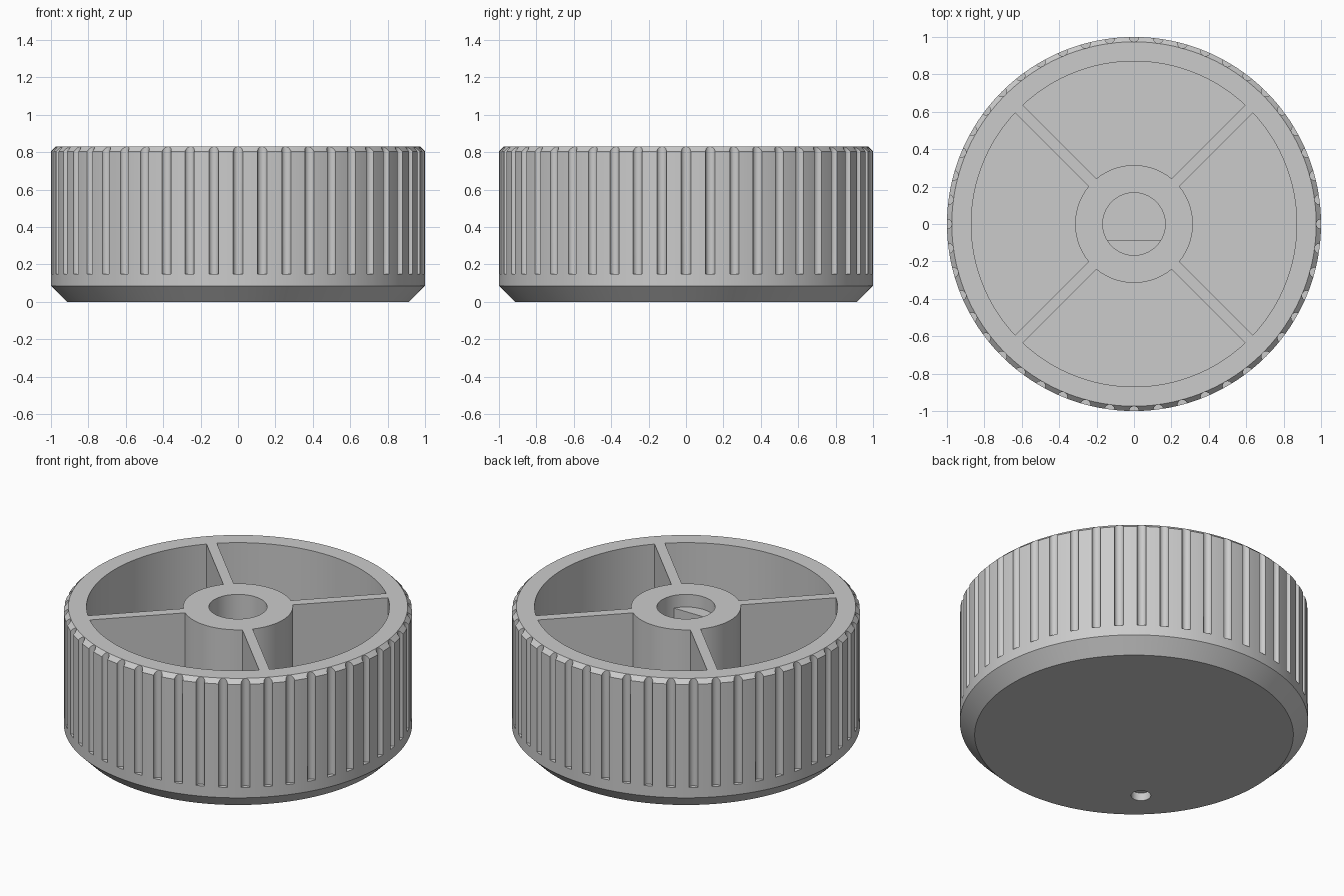
import bpy, bmesh
from math import sin, cos, asin, acos, pi, radians, tau

cube = bpy.data.objects.get("Cube")
if cube:
    bpy.data.objects.remove(cube, do_unlink=True)

HEIGHT, FLOOR = 0.83, 0.15
RIM, HUB, BORE = 0.87, 0.315, 0.167
HALF_SPOKE = 0.03
GROOVES = 48

grey = bpy.data.materials.new("light grey")
grey.use_nodes = True
colour = (0.6, 0.6, 0.6, 1)
grey.diffuse_color = colour
grey.node_tree.nodes["Principled BSDF"].inputs["Base Color"].default_value = colour


def arc(r, a0, a1, n, cx=0, cy=0):
    """Points along an arc, both ends included."""
    return [(cx + r * cos(a0 + (a1 - a0) * i / n),
             cy + r * sin(a0 + (a1 - a0) * i / n)) for i in range(n + 1)]


def circle(r, n, cx=0, cy=0):
    return arc(r, 0, tau, n, cx, cy)[:-1]


def loft(bm, rings):
    """Closed solid through rings of 3D points."""
    loops = [[bm.verts.new(p) for p in ring] for ring in rings]
    n = len(loops[0])
    for low, high in zip(loops, loops[1:]):
        for i in range(n):
            j = (i + 1) % n
            bm.faces.new((low[i], low[j], high[j], high[i]))
    bm.faces.new(loops[0][::-1])
    bm.faces.new(loops[-1])


def prism(bm, outline, z0, z1):
    loft(bm, [[(x, y, z) for x, y in outline] for z in (z0, z1)])


def make_object(name, bm):
    bmesh.ops.recalc_face_normals(bm, faces=bm.faces[:])
    mesh = bpy.data.meshes.new(name)
    bm.to_mesh(mesh)
    bm.free()
    mesh.materials.append(grey)
    obj = bpy.data.objects.new(name, mesh)
    bpy.context.collection.objects.link(obj)
    return obj


def smooth(obj):
    bpy.ops.object.select_all(action='DESELECT')
    obj.select_set(True)
    bpy.context.view_layer.objects.active = obj
    bpy.ops.object.shade_smooth_by_angle(angle=radians(30))


# Knob body: chamfered solid disc
bm = bmesh.new()
profile = [(0.915, 0), (1, 0.085), (1, HEIGHT - 0.026), (0.974, HEIGHT)]
loft(bm, [[(x, y, z) for x, y in circle(r, 192)] for r, z in profile])
body = make_object("knob_body", bm)

bm = bmesh.new()
# Grip grooves around the side
for i in range(GROOVES):
    a = tau * i / GROOVES
    prism(bm, circle(0.026, 16, cos(a), sin(a)), 0.15, HEIGHT + 0.1)
# Four pockets, leaving diagonal spokes between rim and hub
outer, inner = asin(HALF_SPOKE / RIM), asin(HALF_SPOKE / HUB)
for i in range(4):
    a = pi / 4 + i * pi / 2
    b = a + pi / 2
    outline = arc(RIM, a + outer, b - outer, 32) + arc(HUB, b - inner, a + inner, 16)
    prism(bm, outline, FLOOR, HEIGHT + 0.1)
# Shaft bore and the pointer dimple underneath
prism(bm, circle(BORE, 64), FLOOR, HEIGHT + 0.1)
prism(bm, circle(0.057, 24, -0.48, -0.51), -0.1, 0.05)
cutter = make_object("cutter", bm)
cutter.hide_render = True

cut = body.modifiers.new("cut", 'BOOLEAN')
cut.operation = 'DIFFERENCE'
cut.solver = 'EXACT'
cut.object = cutter
bpy.context.view_layer.objects.active = body
bpy.ops.object.modifier_apply(modifier=cut.name)
bpy.data.objects.remove(cutter, do_unlink=True)
smooth(body)

# Flat side of the bore, starting below its mouth
bm = bmesh.new()
seat = BORE + 0.008
half = acos(0.085 / seat)
prism(bm, arc(seat, -pi / 2 - half, -pi / 2 + half, 24), FLOOR - 0.01, 0.75)
smooth(make_object("shaft_flat", bm))
